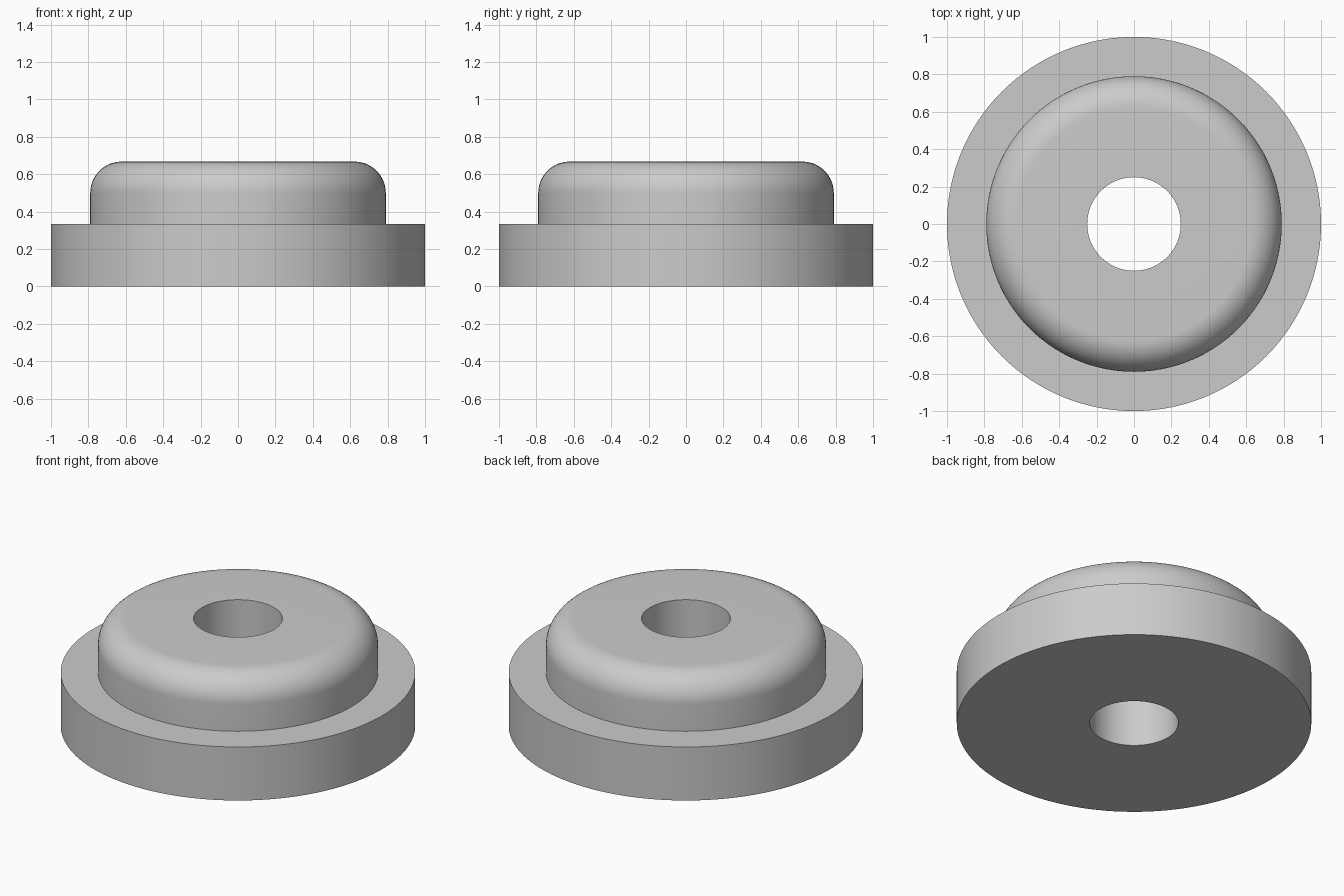
import bpy
import bmesh
from math import cos, sin, pi, radians

cube = bpy.data.objects.get("Cube")
if cube:
    bpy.data.objects.remove(cube, do_unlink=True)

# Dimensions
SEGMENTS = 128
FLANGE_R, HUB_R, BORE_R = 1.0, 0.79, 0.25
FLANGE_H, TOTAL_H = 0.333, 0.667
FILLET, FILLET_STEPS = 0.167, 16

# Plain grey material
grey = bpy.data.materials.new("plain_grey")
grey.use_nodes = True
colour = (0.6, 0.6, 0.6, 1.0)
grey.diffuse_color = colour
for node in grey.node_tree.nodes:
    if node.type == "BSDF_PRINCIPLED":
        node.inputs["Base Color"].default_value = colour

# Closed cross-section: bore, flange, step, rounded hub shoulder
profile = [(BORE_R, 0), (FLANGE_R, 0), (FLANGE_R, FLANGE_H), (HUB_R, FLANGE_H)]
for i in range(FILLET_STEPS + 1):
    a = pi / 2 * i / FILLET_STEPS
    profile.append((HUB_R - FILLET + FILLET * cos(a),
                    TOTAL_H - FILLET + FILLET * sin(a)))
profile.append((BORE_R, TOTAL_H))

# Revolve the section around z
bm = bmesh.new()
verts = [bm.verts.new((r, 0, z)) for r, z in profile]
edges = [bm.edges.new((v, verts[(i + 1) % len(verts)])) for i, v in enumerate(verts)]
bmesh.ops.spin(bm, geom=verts + edges, cent=(0, 0, 0), axis=(0, 0, 1),
               angle=2 * pi, steps=SEGMENTS, use_merge=True)
bmesh.ops.remove_doubles(bm, verts=bm.verts[:], dist=0.0001)
bmesh.ops.recalc_face_normals(bm, faces=bm.faces[:])

mesh = bpy.data.meshes.new("flanged_bushing")
bm.to_mesh(mesh)
bm.free()
mesh.materials.append(grey)
bushing = bpy.data.objects.new("flanged_bushing", mesh)
bpy.context.collection.objects.link(bushing)

# Smooth curved walls, crisp rims
bpy.ops.object.select_all(action="DESELECT")
bushing.select_set(True)
bpy.context.view_layer.objects.active = bushing
bpy.ops.object.shade_smooth_by_angle(angle=radians(30))
